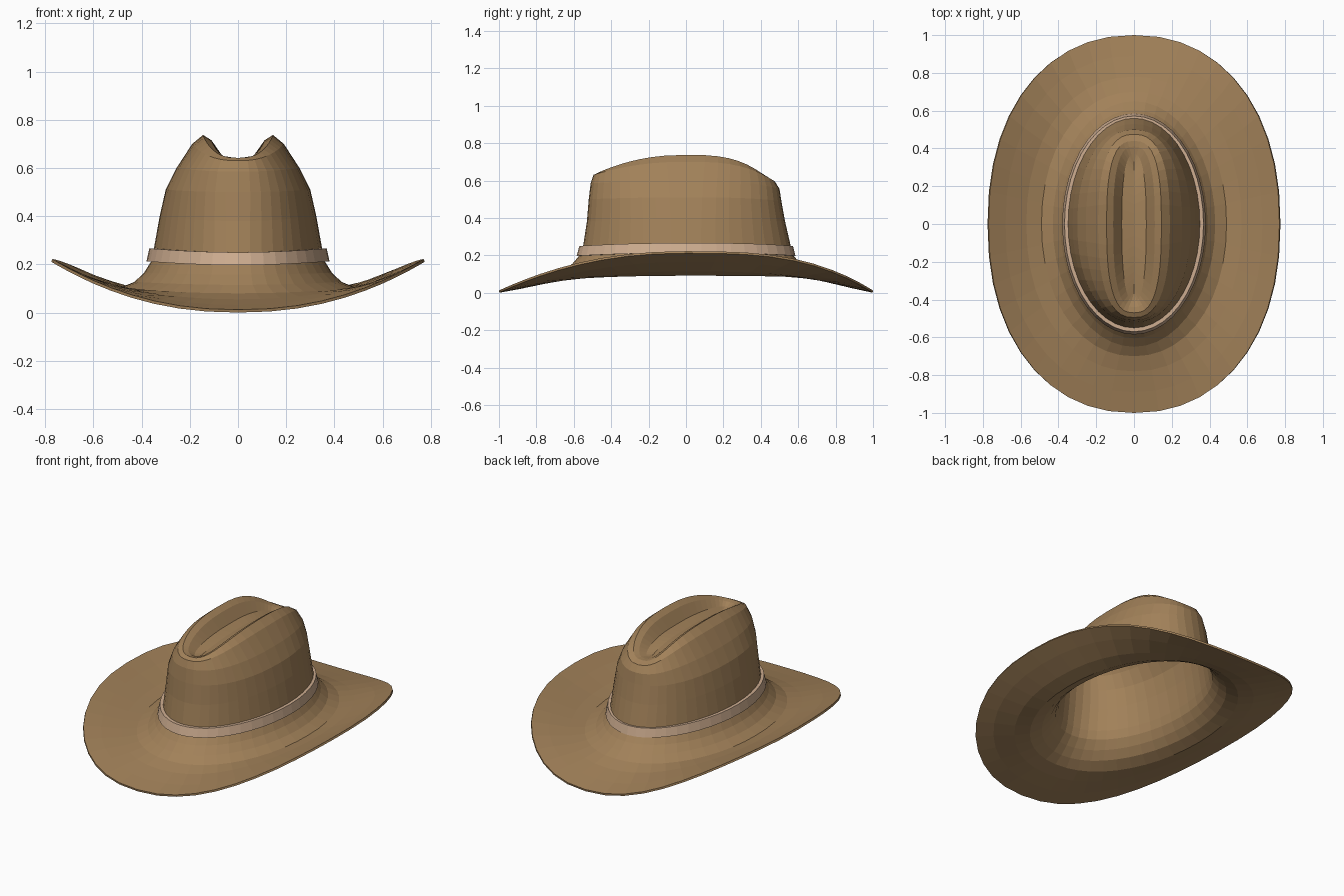
import bpy, bmesh, math

SEG = 44


def material(name, rgb):
    m = bpy.data.materials.new(name)
    m.diffuse_color = (*rgb, 1)
    return m


def ring_points(rx, zs, yf, zf, yb, zb, n):
    """Rounded oval; height blends from the sides (zs) to the front/back ends."""
    pts = []
    for i in range(SEG):
        a = 2 * math.pi * i / SEG
        c, s = math.cos(a), math.sin(a)
        u = math.copysign(abs(c) ** (2 / n), c)
        v = math.copysign(abs(s) ** (2 / n), s)
        ry, ze, p = (yf, zf, 2.2) if v < 0 else (yb, zb, 3)
        w = abs(v) ** p
        pts.append((rx * u, ry * v, zs * (1 - w) + ze * w))
    return pts


def loft(name, rings, mat, closed=False):
    bm = bmesh.new()
    loops = [[bm.verts.new(p) for p in ring_points(*r)] for r in rings]
    pairs = list(zip(loops, loops[1:]))
    if closed:
        pairs.append((loops[-1], loops[0]))
    for a, b in pairs:
        for i in range(SEG):
            j = (i + 1) % SEG
            bm.faces.new((a[i], a[j], b[j], b[i]))
    bmesh.ops.remove_doubles(bm, verts=bm.verts, dist=0.0005)
    bmesh.ops.recalc_face_normals(bm, faces=bm.faces)
    me = bpy.data.meshes.new(name)
    bm.to_mesh(me)
    bm.free()
    ob = bpy.data.objects.new(name, me)
    bpy.context.collection.objects.link(ob)
    me.materials.append(mat)
    return ob


felt = material("felt", (0.36, 0.22, 0.10))
ribbon = material("ribbon", (0.62, 0.42, 0.28))

# Felt body: side radius, side z, front y, front z, back y, back z, squareness
hat = loft("hat_body", [
    # brim, from the rolled edge in to the crown base
    (0.77, 0.222, 1.00, 0.012, 1.00, 0.012, 2.2),
    (0.68, 0.175, 0.89, 0.032, 0.89, 0.036, 2.2),
    (0.57, 0.125, 0.78, 0.055, 0.78, 0.062, 2.15),
    (0.49, 0.103, 0.70, 0.080, 0.70, 0.090, 2.1),
    (0.43, 0.127, 0.65, 0.115, 0.65, 0.122, 2),
    (0.39, 0.165, 0.605, 0.158, 0.605, 0.163, 2),
    (0.362, 0.21, 0.565, 0.205, 0.57, 0.205, 2),
    # crown wall
    (0.35, 0.26, 0.55, 0.25, 0.56, 0.25, 2),
    (0.325, 0.40, 0.53, 0.38, 0.53, 0.38, 2.1),
    (0.30, 0.51, 0.52, 0.50, 0.51, 0.49, 2.2),
    (0.255, 0.60, 0.51, 0.585, 0.50, 0.555, 2.3),
    (0.19, 0.70, 0.495, 0.630, 0.475, 0.595, 2.5),
    # ridge and pinched crease
    (0.145, 0.737, 0.47, 0.642, 0.44, 0.61, 2.7),
    (0.11, 0.715, 0.44, 0.637, 0.41, 0.61, 2.7),
    (0.065, 0.65, 0.41, 0.62, 0.37, 0.605, 2.5),
    (0.0, 0.64, 0.37, 0.61, 0.33, 0.60, 2.2),
], felt)
thick = hat.modifiers.new("thickness", "SOLIDIFY")
thick.thickness = 0.012
thick.offset = -1

# Band around the crown base
loft("hat_band", [
    (0.380, 0.212, 0.585, 0.197, 0.585, 0.197, 2),
    (0.368, 0.266, 0.570, 0.250, 0.572, 0.250, 2),
    (0.347, 0.266, 0.547, 0.250, 0.555, 0.250, 2),
    (0.357, 0.212, 0.560, 0.197, 0.565, 0.197, 2),
], ribbon, closed=True)
